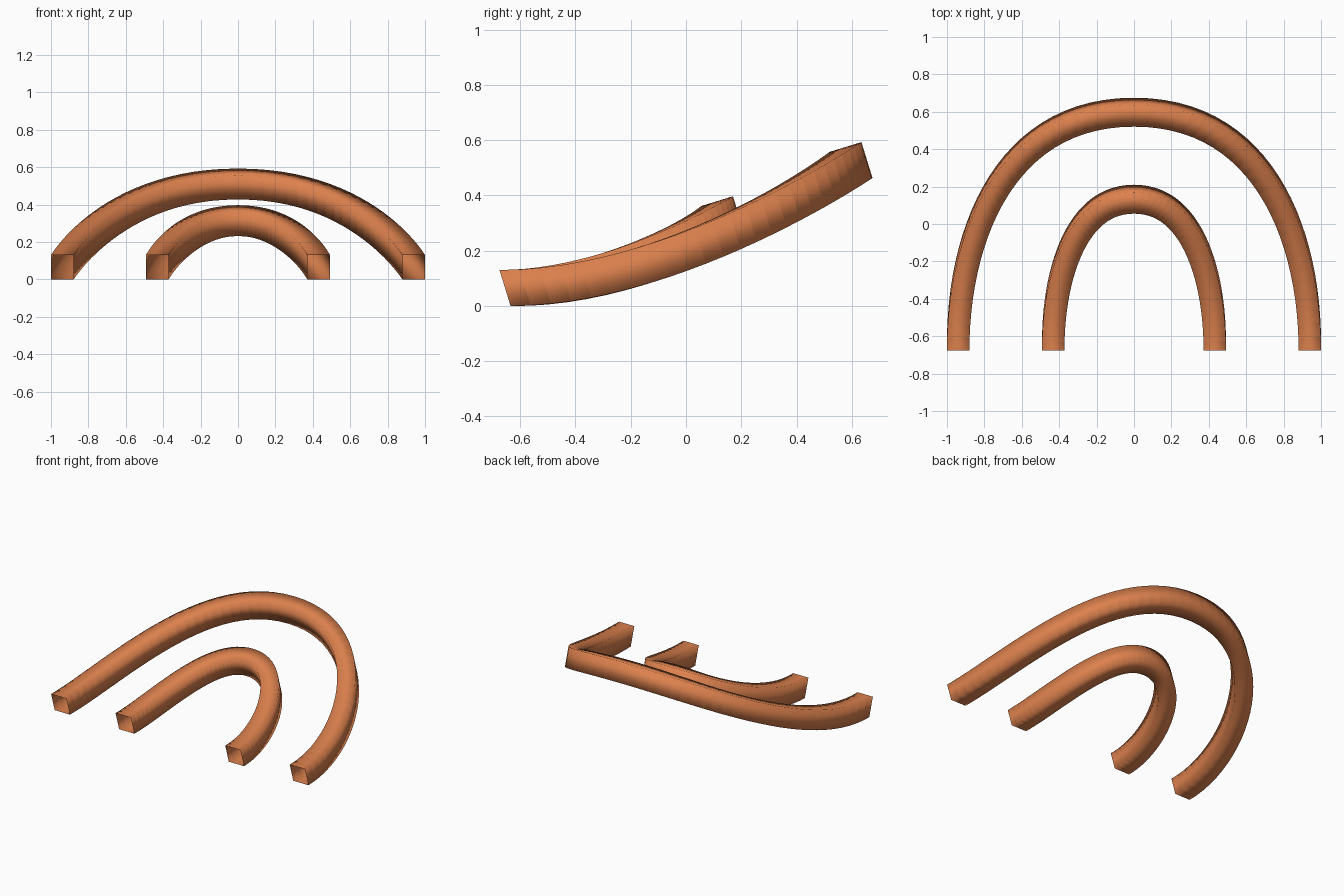
import bpy
import bmesh
from mathutils import Vector

cube = bpy.data.objects.get("Cube")
if cube:
    bpy.data.objects.remove(cube, do_unlink=True)

copper = bpy.data.materials.new("copper_orange")
copper.use_nodes = True
colour = (0.72, 0.22, 0.075, 1)
copper.diffuse_color = colour
copper.node_tree.nodes["Principled BSDF"].inputs["Base Color"].default_value = colour

HALF_SEGMENTS = 26
WIDTH = 0.12
UP = Vector((0, -0.04, 0.13))                # leaning side edge of the section
LEAN = Vector((0, 0.13, 0.04)).normalized()  # backward direction square to UP
START_Y = -0.635


def section(points, t):
    """Four corners of the square section at t on a cubic curve."""
    a, b, c, d = points
    u = 1 - t
    outer = a * u**3 + b * 3 * u * u * t + c * 3 * u * t * t + d * t**3
    tangent = (b - a) * u * u + (c - b) * 2 * u * t + (d - c) * t * t
    inward = UP.cross(tangent).normalized() * WIDTH
    if inward.x > 0 or inward.dot(LEAN) > 0:
        inward = -inward
    return [outer, outer + UP, outer + UP + inward, outer + inward]


def arch(name, half_width, depth, rise):
    """Open square tube of short separate sleeves, from one foot to the other."""
    points = [Vector((half_width, START_Y, 0)),
              Vector((half_width, START_Y + 0.48 * depth, 0)),
              Vector((half_width * 0.73, START_Y + depth, rise)),
              Vector((0, START_Y + depth, rise))]
    half = [section(points, i / HALF_SEGMENTS) for i in range(HALF_SEGMENTS + 1)]
    mirrored = [[Vector((-p.x, p.y, p.z)) for p in ring] for ring in half[-2::-1]]
    rings = half + mirrored
    bm = bmesh.new()
    for near, far in zip(rings, rings[1:]):
        r = [bm.verts.new(p) for p in near]
        q = [bm.verts.new(p) for p in far]
        for k in range(4):
            n = (k + 1) % 4
            # wound so that the outside of the tube is the front
            face = bm.faces.new((r[k], r[n], q[n], q[k]))
            face.smooth = True
    bm.normal_update()
    mesh = bpy.data.meshes.new(name)
    bm.to_mesh(mesh)
    bm.free()
    mesh.materials.append(copper)
    obj = bpy.data.objects.new(name, mesh)
    bpy.context.collection.objects.link(obj)


arch("outer_arch", 1.0, 1.31, 0.463)
arch("inner_arch", 0.492, 0.845, 0.267)
